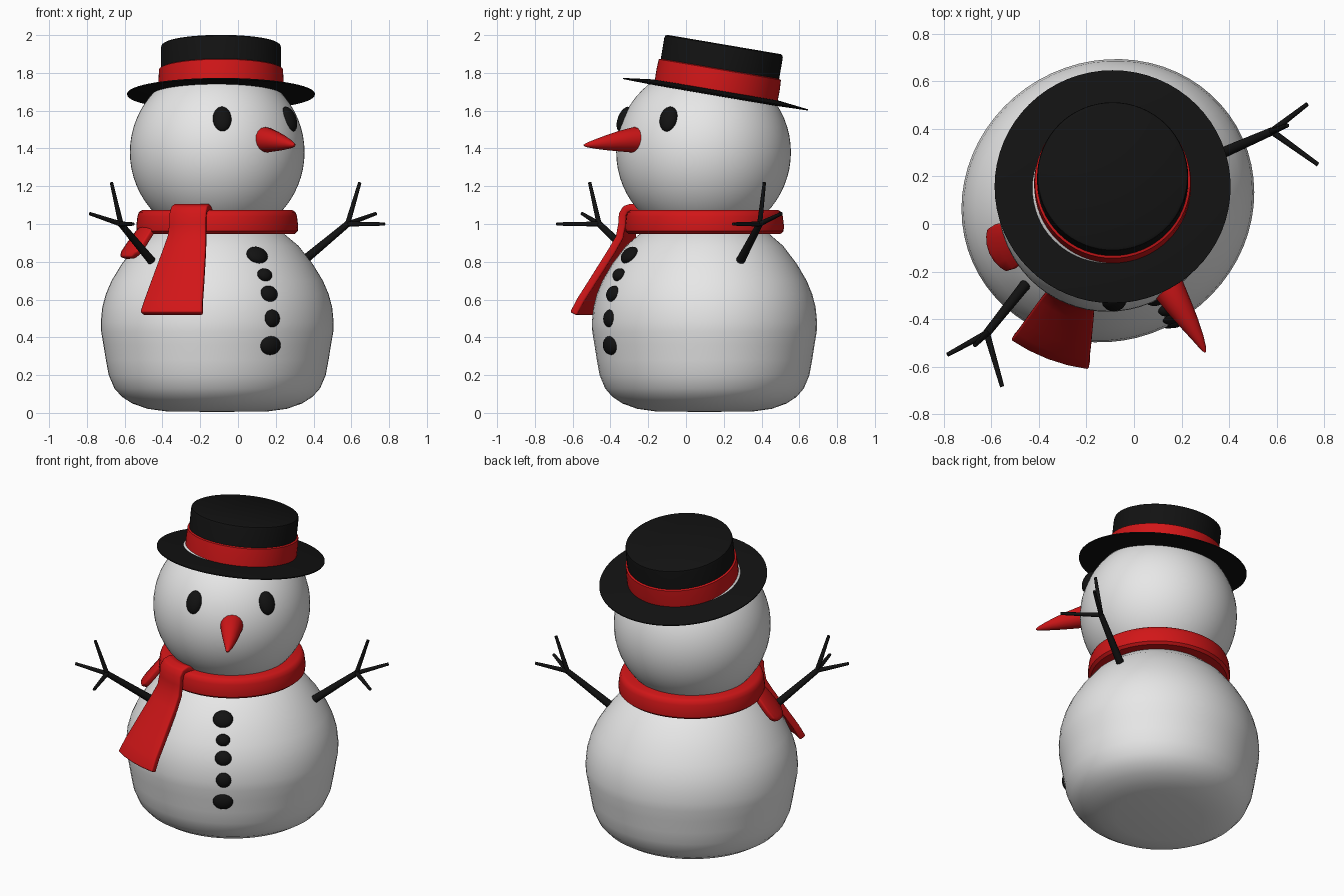
import bpy
import bmesh
from math import sin, cos, pi, radians
from mathutils import Vector

old = bpy.data.objects.get("Cube")
if old:
    bpy.data.objects.remove(old, do_unlink=True)

AXIS = Vector((-0.11, 0.098, 0))   # vertical axis of the figure
FACING = 30                        # degrees turned from -y towards +x


def material(name, rgb):
    m = bpy.data.materials.new(name)
    m.use_nodes = True
    m.diffuse_color = (*rgb, 1)
    m.node_tree.nodes["Principled BSDF"].inputs["Base Color"].default_value = (*rgb, 1)
    return m


snow = material("snow white", (0.8, 0.8, 0.8))
red = material("red", (0.64, 0.008, 0.009))
black = material("black", (0.006, 0.006, 0.006))


def polar(angle, r, z):
    """Point around the figure's axis; angle 0 is -y."""
    a = radians(angle)
    return AXIS + Vector((r * sin(a), -r * cos(a), z))


def finish(obj, name, mat, angle=40):
    obj.name = name
    obj.data.materials.append(mat)
    bpy.ops.object.select_all(action="DESELECT")
    obj.select_set(True)
    bpy.context.view_layer.objects.active = obj
    bpy.ops.object.shade_smooth_by_angle(angle=radians(angle))
    return obj


def mesh_object(name, bm, mat, angle=40):
    bmesh.ops.recalc_face_normals(bm, faces=bm.faces)
    mesh = bpy.data.meshes.new(name)
    bm.to_mesh(mesh)
    bm.free()
    obj = bpy.data.objects.new(name, mesh)
    bpy.context.collection.objects.link(obj)
    return finish(obj, name, mat, angle)


def lathe(name, profile, mat, location, rotation=(0, 0, 0), scale=(1, 1, 1), closed=False):
    bm = bmesh.new()
    verts = [bm.verts.new((r, 0, z)) for r, z in profile]
    edges = [bm.edges.new(pair) for pair in zip(verts, verts[1:])]
    if closed:
        edges.append(bm.edges.new((verts[-1], verts[0])))
    bmesh.ops.spin(bm, geom=verts + edges, cent=(0, 0, 0), axis=(0, 0, 1),
                   angle=2 * pi, steps=64, use_merge=True)
    bmesh.ops.remove_doubles(bm, verts=bm.verts, dist=0.0001)
    obj = mesh_object(name, bm, mat)
    obj.location, obj.rotation_euler, obj.scale = location, rotation, scale
    return obj


def ball(name, mat, location, size, rotation=(0, 0, 0), segments=24):
    bpy.ops.mesh.primitive_uv_sphere_add(segments=segments, ring_count=segments // 2,
                                         radius=1, location=location, rotation=rotation)
    obj = bpy.context.object
    obj.scale = size
    return finish(obj, name, mat, 60)


def tube(name, strands, mat, resolution=3):
    """Tapered rods; each strand is a list of (point, radius)."""
    curve = bpy.data.curves.new(name, "CURVE")
    curve.dimensions = "3D"
    curve.bevel_depth = 1
    curve.bevel_resolution = resolution
    curve.use_fill_caps = True
    for strand in strands:
        spline = curve.splines.new("POLY")
        spline.points.add(len(strand) - 1)
        for p, (co, radius) in zip(spline.points, strand):
            p.co = (*co, 1)
            p.radius = radius
    curve.materials.append(mat)
    obj = bpy.data.objects.new(name, curve)
    bpy.context.collection.objects.link(obj)


def ribbon(name, angle, path, mat, thickness, bulge=0.02):
    """Cloth strip hanging outwards; path holds (radius, height, width)."""
    a = radians(angle)
    side = Vector((cos(a), sin(a), 0))
    bm = bmesh.new()
    rows = []
    for r, z, width in path:
        rows.append([bm.verts.new(polar(angle, r + bulge * (0.5 - t * t), z) + side * width * t / 2)
                     for t in (-1, -0.5, 0, 0.5, 1)])
    for upper, lower in zip(rows, rows[1:]):
        for i in range(4):
            bm.faces.new((upper[i], upper[i + 1], lower[i + 1], lower[i]))
    obj = mesh_object(name, bm, mat, 80)
    solid = obj.modifiers.new("thickness", "SOLIDIFY")
    solid.thickness = thickness
    solid.offset = 0
    bevel = obj.modifiers.new("soft edge", "BEVEL")
    bevel.width = 0.01
    bevel.segments = 3


# Body and head
body_profile = [(0, 0.005), (0.27, 0.008), (0.37, 0.022), (0.45, 0.05), (0.505, 0.085),
                (0.545, 0.13), (0.575, 0.2), (0.59, 0.28), (0.603, 0.36), (0.615, 0.43),
                (0.617, 0.48), (0.609, 0.56), (0.59, 0.63), (0.56, 0.7), (0.505, 0.79),
                (0.43, 0.885), (0.34, 0.96), (0.2, 1.03), (0, 1.06)]
lathe("body", body_profile, snow, AXIS, (0, 0, radians(FACING)), (1.015, 0.95, 1))
ball("head", snow, AXIS + Vector((0, -0.005, 1.38)), (0.4625,) * 3, segments=64)

# Eyes
for name, angle in (("right_eye", 3.5), ("left_eye", 63.5)):
    ball(name, black, polar(angle, 0.425, 1.555), (0.05, 0.035, 0.07),
         (radians(-22), 0, radians(angle)))

# Nose
tube("nose", [[((0.115, -0.215, 1.445), 0.07), ((0.15, -0.28, 1.445), 0.067),
               ((0.195, -0.355, 1.438), 0.054), ((0.235, -0.42, 1.43), 0.04),
               ((0.27, -0.48, 1.423), 0.025), ((0.293, -0.525, 1.418), 0.012),
               ((0.3, -0.54, 1.417), 0.004)]], red, 6)

# Buttons: angle, radius, height, half width, half height, tilt
buttons = [(28, 0.45, 0.835, 0.06, 0.052, 40), (29, 0.517, 0.73, 0.042, 0.036, 30),
           (29.5, 0.555, 0.63, 0.05, 0.044, 18), (30, 0.578, 0.5, 0.046, 0.047, 4),
           (29.5, 0.572, 0.357, 0.06, 0.05, -6)]
for i, (angle, r, z, w, h, tilt) in enumerate(buttons, 1):
    ball(f"button_{i}", black, polar(angle, r, z), (w, 0.032, h),
         (radians(-tilt), 0, radians(angle)))

# Twig arms: base, fork and three finger tips
arms = {
    "left_arm": ((0.34, 0.285, 0.8), (0.58, 0.39, 1.0),
                 [(0.645, 0.415, 1.22), (0.73, 0.505, 1.055), (0.775, 0.25, 1.0)]),
    "right_arm": ((-0.445, -0.24, 0.79), (-0.62, -0.46, 1.0),
                  [(-0.67, -0.51, 1.22), (-0.785, -0.55, 1.055), (-0.555, -0.685, 1.0)]),
}
for name, (base, fork, tips) in arms.items():
    tube(name, [[(base, 0.024), (fork, 0.017)]] + [[(fork, 0.014), (tip, 0.009)] for tip in tips],
         black)

# Scarf
lathe("scarf_ring", [(0.3, 0.95), (0.41, 0.948), (0.426, 0.962), (0.428, 0.99), (0.422, 1.04),
                     (0.414, 1.063), (0.397, 1.074), (0.3, 1.074)],
      red, AXIS, (0, 0, radians(FACING)), (1.01, 0.975, 1), closed=True)
ribbon("scarf_front_tail", -20.7,
       [(0.33, 1.055, 0.2), (0.355, 1.08, 0.2), (0.39, 1.088, 0.2), (0.42, 1.078, 0.2),
        (0.437, 1.05, 0.2), (0.44, 1.0, 0.2), (0.452, 0.93, 0.21), (0.49, 0.86, 0.235),
        (0.545, 0.77, 0.265), (0.6, 0.68, 0.295), (0.65, 0.6, 0.32), (0.688, 0.525, 0.345)],
       red, 0.04)
ribbon("scarf_back_tail", -66,
       [(0.38, 1.0, 0.16), (0.43, 0.95, 0.18), (0.475, 0.89, 0.2),
        (0.51, 0.845, 0.19), (0.525, 0.82, 0.13)], red, 0.035)

# Tilted hat
hat = Vector((-0.09, 0.157, 1.687))
tilt = (radians(-9.65), 0, 0)
lathe("hat_brim", [(0, -0.008), (0.3, -0.008), (0.497, -0.003), (0.497, 0.003),
                   (0.34, 0.022), (0, 0.022)], black, hat, tilt)
lathe("hat_crown", [(0, 0.02), (0.318, 0.02), (0.318, 0.25), (0.315, 0.261), (0.304, 0.267),
                    (0, 0.267)], black, hat, tilt)
lathe("hat_band", [(0.31, 0.015), (0.33, 0.022), (0.331, 0.08), (0.328, 0.132), (0.31, 0.14)],
      red, hat, tilt, closed=True)
